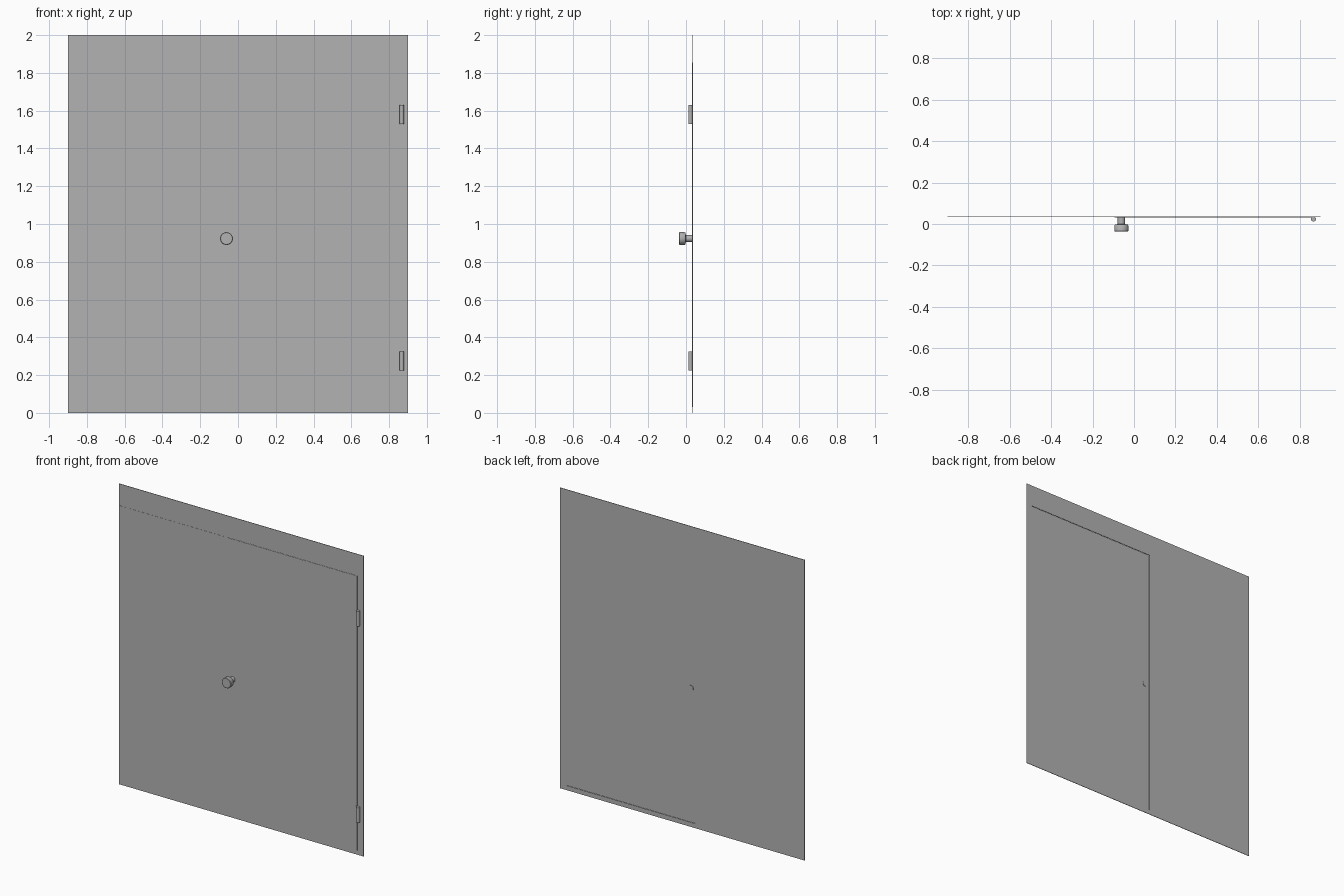
import bpy, bmesh, math
from mathutils import Matrix

if "Cube" in bpy.data.objects:
    bpy.data.objects.remove(bpy.data.objects["Cube"])

BACK = 0.037          # rear plane of the wall
GREY = bpy.data.materials.new("dark_grey")
GREY.diffuse_color = (0.45, 0.45, 0.45, 1)
GREY.use_nodes = True
GREY.node_tree.nodes["Principled BSDF"].inputs["Base Color"].default_value = GREY.diffuse_color


def make_object(name, bm):
    bmesh.ops.recalc_face_normals(bm, faces=bm.faces)
    mesh = bpy.data.meshes.new(name)
    bm.to_mesh(mesh)
    bm.free()
    mesh.materials.append(GREY)
    ob = bpy.data.objects.new(name, mesh)
    bpy.context.collection.objects.link(ob)
    return ob


def box(name, x0, x1, y0, y1, z0, z1):
    bm = bmesh.new()
    m = Matrix.Translation(((x0 + x1) / 2, (y0 + y1) / 2, (z0 + z1) / 2))
    m = m @ Matrix.Diagonal((x1 - x0, y1 - y0, z1 - z0, 1))
    bmesh.ops.create_cube(bm, size=1, matrix=m)
    return make_object(name, bm)


def smooth(ob):
    bpy.ops.object.select_all(action='DESELECT')
    ob.select_set(True)
    bpy.context.view_layer.objects.active = ob
    bpy.ops.object.shade_smooth_by_angle(angle=math.radians(35))


# Thin wall pieces surrounding the door
box("right_jamb", 0.855, 0.90, 0.034, BACK, 0, 2)
box("header", -0.90, 0.855, 0.034, BACK, 1.855, 2)
box("threshold", -0.90, 0.855, 0.034, BACK, 0, 0.03)
box("left_jamb", -0.90, -0.87, 0.033, BACK, 0.03, 1.855)
box("fixed_panel", -0.87, -0.095, 0.033, BACK, 0.03, 1.855)

# Door leaf, flush in front and recessed behind
box("door_leaf", -0.095, 0.855, 0.032, 0.0335, 0.03, 1.855)

# Door knob, lathed around the y axis
profile = [(0, -0.037), (0.031, -0.037), (0.034, -0.034), (0.034, -0.008),
           (0.030, -0.002), (0.018, -0.001), (0.018, BACK), (0, BACK)]
bm = bmesh.new()
verts = [bm.verts.new((r, y, 0)) for r, y in profile]
edges = [bm.edges.new(pair) for pair in zip(verts, verts[1:])]
bmesh.ops.spin(bm, geom=verts + edges, cent=(0, 0, 0), axis=(0, 1, 0),
               angle=2 * math.pi, steps=32)
bmesh.ops.remove_doubles(bm, verts=bm.verts, dist=1e-5)
knob = make_object("door_knob", bm)
knob.location = (-0.061, 0, 0.923)
smooth(knob)

# Two hinges: barrel with a flat plate on the door
for name, z in (("lower", 0.275), ("upper", 1.58)):
    bm = bmesh.new()
    bmesh.ops.create_cone(bm, cap_ends=True, segments=16, radius1=0.012,
                          radius2=0.012, depth=0.1,
                          matrix=Matrix.Translation((0.867, 0.024, z)))
    smooth(make_object(name + "_hinge_barrel", bm))
    box(name + "_hinge_plate", 0.835, 0.867, 0.031, 0.033, z - 0.05, z + 0.05)
